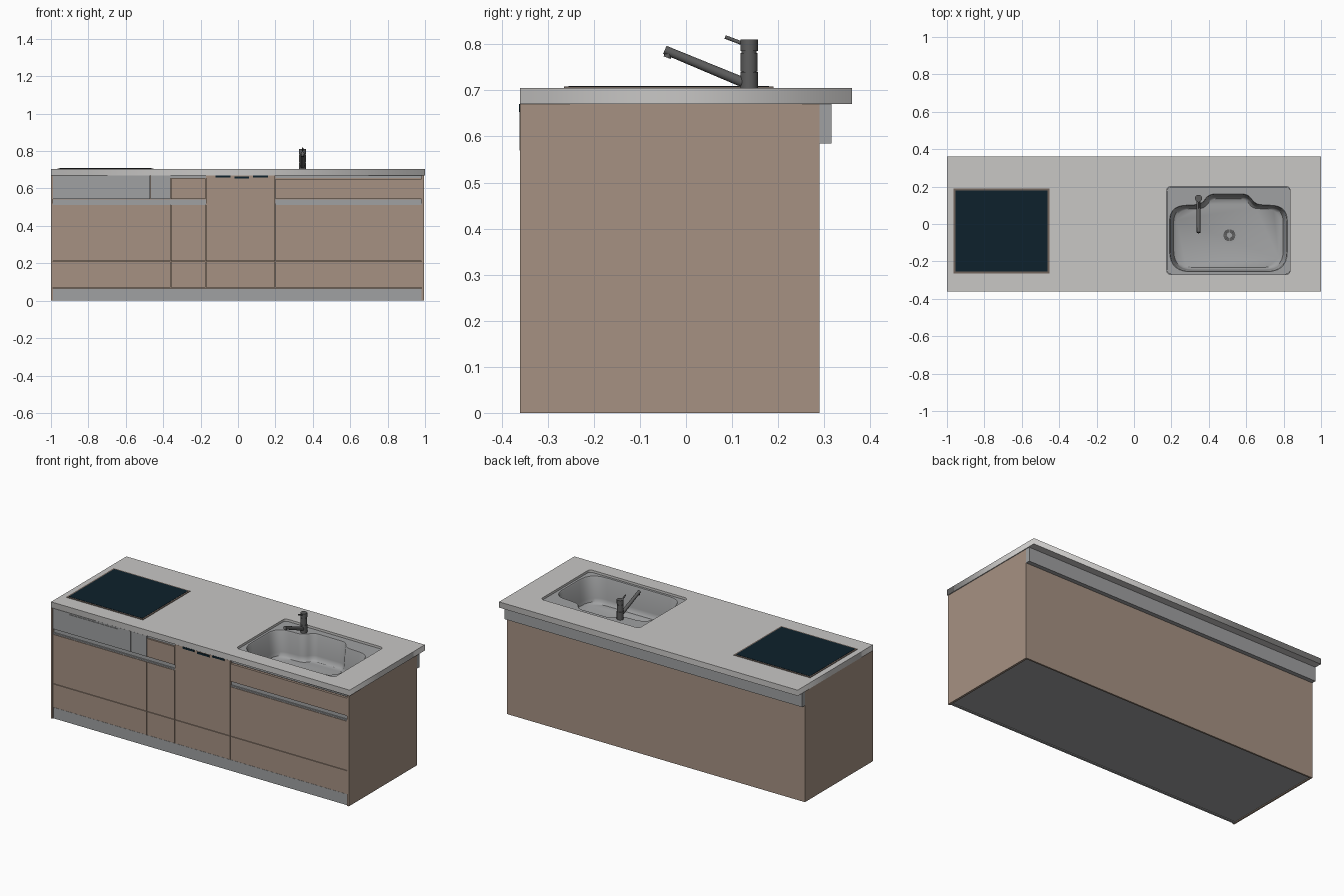
import bpy, bmesh, math
from mathutils import Vector

cube = bpy.data.objects.get("Cube")
if cube:
    bpy.data.objects.remove(cube, do_unlink=True)


def material(name, rgb, rough=0.5):
    m = bpy.data.materials.new(name)
    m.use_nodes = True
    m.diffuse_color = (*rgb, 1)
    node = next(n for n in m.node_tree.nodes if n.type == 'BSDF_PRINCIPLED')
    node.inputs["Base Color"].default_value = (*rgb, 1)
    node.inputs["Roughness"].default_value = rough
    return m


WOOD = material("wood_veneer", (0.38, 0.285, 0.225))
STONE = material("pale_worktop", (0.58, 0.57, 0.56))
STEEL = material("brushed_steel", (0.35, 0.355, 0.36))
GLASS = material("dark_blue_glass", (0.004, 0.015, 0.025))
DARK = material("dark_metal", (0.11, 0.11, 0.11))
TRIM = material("brown_trim", (0.16, 0.125, 0.105))


def add_mesh(name, bm, mat):
    me = bpy.data.meshes.new(name)
    bm.to_mesh(me)
    bm.free()
    me.materials.append(mat)
    ob = bpy.data.objects.new(name, me)
    bpy.context.collection.objects.link(ob)
    return ob


def smooth(ob):
    bpy.ops.object.select_all(action='DESELECT')
    ob.select_set(True)
    bpy.context.view_layer.objects.active = ob
    bpy.ops.object.shade_smooth_by_angle(angle=math.radians(40))


def box(name, x, y, z, mat):
    """Box from (low, high) pairs on each axis."""
    bm = bmesh.new()
    bmesh.ops.create_cube(bm, size=1)
    for v in bm.verts:
        v.co = [lo + (c + 0.5) * (hi - lo) for c, (lo, hi) in zip(v.co, (x, y, z))]
    return add_mesh(name, bm, mat)


def rod(name, a, b, radius, mat, sides=24, end_radius=None):
    """Round bar between two points."""
    a, b = Vector(a), Vector(b)
    bm = bmesh.new()
    bmesh.ops.create_cone(bm, cap_ends=True, segments=sides, radius1=radius,
                          radius2=end_radius or radius, depth=(b - a).length)
    ob = add_mesh(name, bm, mat)
    ob.location = (a + b) / 2
    ob.rotation_euler = (b - a).to_track_quat('Z', 'Y').to_euler()
    smooth(ob)
    return ob


def rounded(corners, steps=7):
    """Outline through (x, y, corner length) points with curved corners."""
    out = []
    for i, (x, y, r) in enumerate(corners):
        p = Vector((x, y))
        before = Vector(corners[i - 1][:2])
        after = Vector(corners[(i + 1) % len(corners)][:2])
        a = p + (before - p).normalized() * r
        b = p + (after - p).normalized() * r
        for k in range(steps + 1):
            t = k / steps
            out.append(a * (1 - t) ** 2 + p * 2 * t * (1 - t) + b * t * t)
    return out


def rect(x0, x1, y0, y1, r=0.0):
    pts = [(x0, y0, r), (x1, y0, r), (x1, y1, r), (x0, y1, r)]
    return rounded(pts) if r else [Vector(p[:2]) for p in pts]


def slab(name, outlines, z0, z1, mat):
    """Flat plate from an outline and its holes."""
    cu = bpy.data.curves.new(name, 'CURVE')
    cu.dimensions, cu.fill_mode, cu.extrude = '2D', 'BOTH', (z1 - z0) / 2
    for pts in outlines:
        sp = cu.splines.new('POLY')
        sp.points.add(len(pts) - 1)
        for sp_point, p in zip(sp.points, pts):
            sp_point.co = (p.x, p.y, 0, 1)
        sp.use_cyclic_u = True
    tmp = bpy.data.objects.new(name + "_curve", cu)
    bpy.context.collection.objects.link(tmp)
    dg = bpy.context.evaluated_depsgraph_get()
    me = bpy.data.meshes.new_from_object(tmp.evaluated_get(dg))
    bpy.data.objects.remove(tmp, do_unlink=True)
    me.materials.clear()
    me.materials.append(mat)
    ob = bpy.data.objects.new(name, me)
    ob.location.z = (z0 + z1) / 2
    bpy.context.collection.objects.link(ob)
    return ob


# Cabinet carcass
UNDER, TOP = 0.67, 0.705
box("right_side_panel", (-1, -0.99), (-0.36, 0.28), (0, UNDER), WOOD)
box("left_side_panel", (0.982, 0.995), (-0.36, 0.28), (0, UNDER), WOOD)
box("back_panel", (-1, 0.995), (0.28, 0.29), (0, UNDER), WOOD)
box("front_backing", (-0.99, 0.982), (-0.343, -0.335), (0.06, UNDER), WOOD)
box("cabinet_floor", (-0.99, 0.982), (-0.34, 0.28), (0.005, 0.02), STEEL)
box("toe_kick", (-0.99, 0.982), (-0.353, -0.34), (0, 0.066), STEEL)
box("back_rail", (-1, 0.995), (0.29, 0.316), (0.585, UNDER), STEEL)


# Drawer and door fronts, with thin gaps between them
def front(name, x0, x1, z0, z1, mat=WOOD):
    g = 0.0015
    box(name, (x0 + g, x1 - g), (-0.358, -0.343), (z0 + g, z1 - g), mat)


LEFT, A, B, C, RIGHT = -0.99, -0.36, -0.172, 0.2, 0.982
for i, (x0, x1) in enumerate([(LEFT, A), (A, B), (B, C), (C, RIGHT)]):
    front(f"lower_front_{i}", x0, x1, 0.068, 0.212)
    front(f"middle_front_{i}", x0, x1, 0.212, UNDER if x0 == B else 0.512)
front("narrow_top_drawer", A, B, 0.542, 0.655)
front("sink_top_drawer", C, RIGHT, 0.542, 0.652)
front("range_panel", LEFT, -0.468, 0.542, UNDER, STEEL)
front("range_side_panel", -0.468, A, 0.542, UNDER, STEEL)
box("range_grill_door", (-0.88, -0.555), (-0.361, -0.357), (0.57, 0.66), STEEL)

# Recessed steel handle channels and top strips
for name, x0, x1 in [("cooking", LEFT, B), ("sink", C, RIGHT)]:
    box(name + "_handle_channel", (x0, x1), (-0.349, -0.342), (0.512, 0.542), STEEL)
    box(name + "_handle_lip", (x0, x1), (-0.357, -0.342), (0.512, 0.52), STEEL)
for name, x0, x1 in [("narrow", A, B), ("sink", C, RIGHT)]:
    box(name + "_top_strip", (x0, x1), (-0.35, -0.342), (0.655, UNDER), STEEL)

# Dishwasher controls
for i, z in enumerate((0.658, 0.653, 0.658)):
    x = -0.12 + i * 0.1
    box(f"control_{i}", (x, x + 0.08), (-0.362, -0.357), (z, z + 0.012), GLASS)

# Worktop with sink opening
slab("worktop", [rect(-1, 1, -0.36, 0.36), rect(0.175, 0.835, -0.27, 0.2, 0.025)],
     UNDER, TOP, STONE)

# Cooktop
box("cooktop_frame", (-0.965, -0.452), (-0.265, 0.19), (TOP - 0.01, 0.708), TRIM)
box("cooktop_glass", (-0.955, -0.462), (-0.255, 0.18), (0.7, 0.7095), GLASS)

# Sink flange and basin
RIM, FLOOR = 0.692, 0.535
outline = rounded([(0.19, -0.255, 0.11), (0.82, -0.255, 0.11), (0.82, 0.095, 0.08),
                   (0.65, 0.105, 0.03), (0.61, 0.16, 0.03), (0.4, 0.16, 0.03),
                   (0.36, 0.105, 0.03), (0.19, 0.095, 0.08)])
slab("sink_flange", [rect(0.176, 0.834, -0.269, 0.199, 0.025), outline],
     UNDER + 0.005, RIM, STEEL)
bm = bmesh.new()
centre = Vector((0.505, -0.07))
rings = []
for scale, z in [(1, RIM), (0.985, RIM - 0.006), (0.95, FLOOR + 0.03),
                 (0.93, FLOOR + 0.01), (0.88, FLOOR)]:
    rings.append([bm.verts.new((*(centre + (p - centre) * scale), z)) for p in outline])
for up, down in zip(rings, rings[1:]):
    for i in range(len(up)):
        j = (i + 1) % len(up)
        bm.faces.new((up[i], up[j], down[j], down[i]))
bm.faces.new(rings[-1])
smooth(add_mesh("sink_basin", bm, STEEL))

# Drain with radial strainer bars
DX, DY = 0.51, -0.06
for name, r, h, mat in [("ring", 0.04, 0.002, STEEL), ("well", 0.032, 0.003, DARK),
                        ("cap", 0.014, 0.006, STEEL)]:
    rod("drain_" + name, (DX, DY, FLOOR - 0.002), (DX, DY, FLOOR + h), r, mat)
for i in range(8):
    c, s = math.cos(i * math.tau / 8), math.sin(i * math.tau / 8)
    rod(f"drain_bar_{i}", (DX + 0.01 * c, DY + 0.01 * s, FLOOR + 0.003),
        (DX + 0.034 * c, DY + 0.034 * s, FLOOR + 0.003), 0.002, STEEL, 6)

# Mixer tap
FX, FY = 0.345, 0.137
for name, z0, z1, r in [("base", RIM - 0.002, 0.74, 0.019), ("body", 0.741, 0.781, 0.0185),
                        ("neck", 0.735, 0.79, 0.016), ("cap", 0.785, 0.81, 0.019)]:
    rod("tap_" + name, (FX, FY, z0), (FX, FY, z1), r, DARK)
rod("tap_spout", (FX, 0.13, 0.715), (FX, -0.046, 0.788), 0.011, DARK, end_radius=0.0095)
rod("tap_nozzle", (FX, -0.036, 0.785), (FX, -0.041, 0.771), 0.008, DARK)
rod("tap_lever", (FX, 0.122, 0.802), (FX, 0.085, 0.816), 0.004, DARK, 12)
